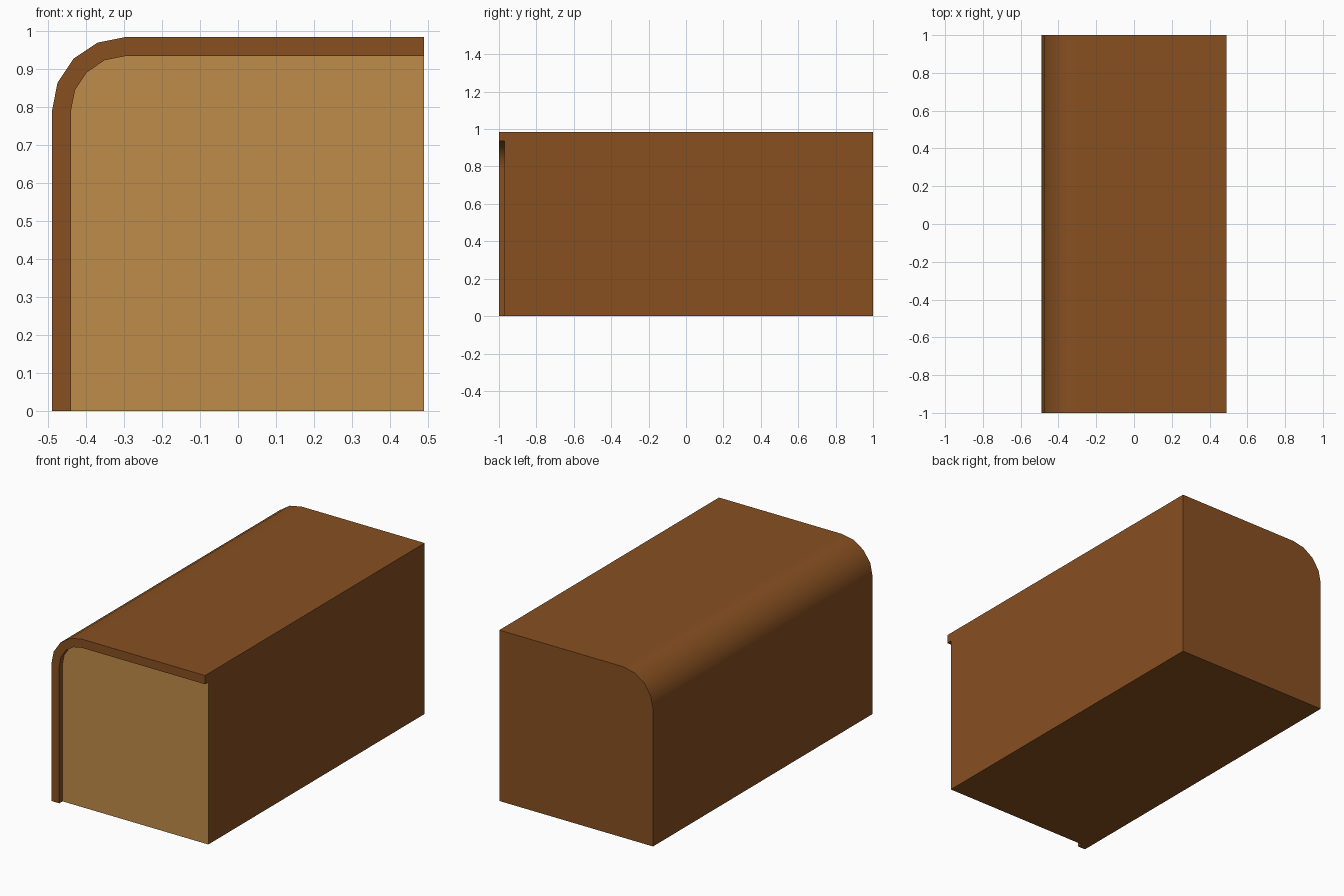
import bpy, bmesh, math

if "Cube" in bpy.data.objects:
    bpy.data.objects.remove(bpy.data.objects["Cube"])

HALF_W, TOP, BEND_Z, BEND_X = 0.49, 0.985, 0.79, -0.295
FRONT, RECESS, BACK = -1.0, -0.97, 1.0
RIM = 0.05


def material(name, rgb):
    m = bpy.data.materials.new(name)
    m.diffuse_color = (*rgb, 1)
    m.use_nodes = True
    m.node_tree.nodes["Principled BSDF"].inputs["Base Color"].default_value = m.diffuse_color
    return m


def profile(inset):
    """Left wall, rounded corner and top edge, as (x, z) points."""
    r = TOP - BEND_Z - inset
    arc = [(BEND_X - r * math.cos(a), BEND_Z + r * math.sin(a))
           for a in (i * math.pi / 8 for i in range(5))]
    return [(-HALF_W + inset, 0)] + arc + [(HALF_W, TOP - inset)]


bm = bmesh.new()


def loop(inset, y):
    return [bm.verts.new((x, y, z)) for x, z in profile(inset)]


# Rings from the back edge, over the outer skin and rim, into the recess
back = loop(0, BACK)
front = loop(0, FRONT)
rim = loop(RIM, FRONT)
recess = loop(RIM, RECESS)
for a, b in ((back, front), (front, rim), (rim, recess)):
    for i in range(len(a) - 1):
        bm.faces.new((a[i], a[i + 1], b[i + 1], b[i]))

# Back, bottom and right side
back_corner = bm.verts.new((HALF_W, BACK, 0))
front_corner = bm.verts.new((HALF_W, RECESS, 0))
bm.faces.new(back + [back_corner])
for k in (0, -1):
    bm.faces.new((back[k], front[k], rim[k], recess[k], front_corner, back_corner))

# Recessed front panel in the lighter colour
panel = bm.faces.new(recess + [front_corner])
panel.material_index = 1
bmesh.ops.recalc_face_normals(bm, faces=bm.faces)

mesh = bpy.data.meshes.new("rounded_cabinet")
bm.to_mesh(mesh)
bm.free()
mesh.materials.append(material("dark wood", (0.242, 0.080, 0.0152)))
mesh.materials.append(material("light wood", (0.527, 0.262, 0.067)))

obj = bpy.data.objects.new("rounded_cabinet", mesh)
bpy.context.collection.objects.link(obj)
bpy.context.view_layer.objects.active = obj
obj.select_set(True)
bpy.ops.object.shade_smooth_by_angle(angle=math.radians(35))

# Keep the large walls flat beside the smooth bend
wn = obj.modifiers.new("flat_walls", 'WEIGHTED_NORMAL')
wn.weight = 100
wn.keep_sharp = True
